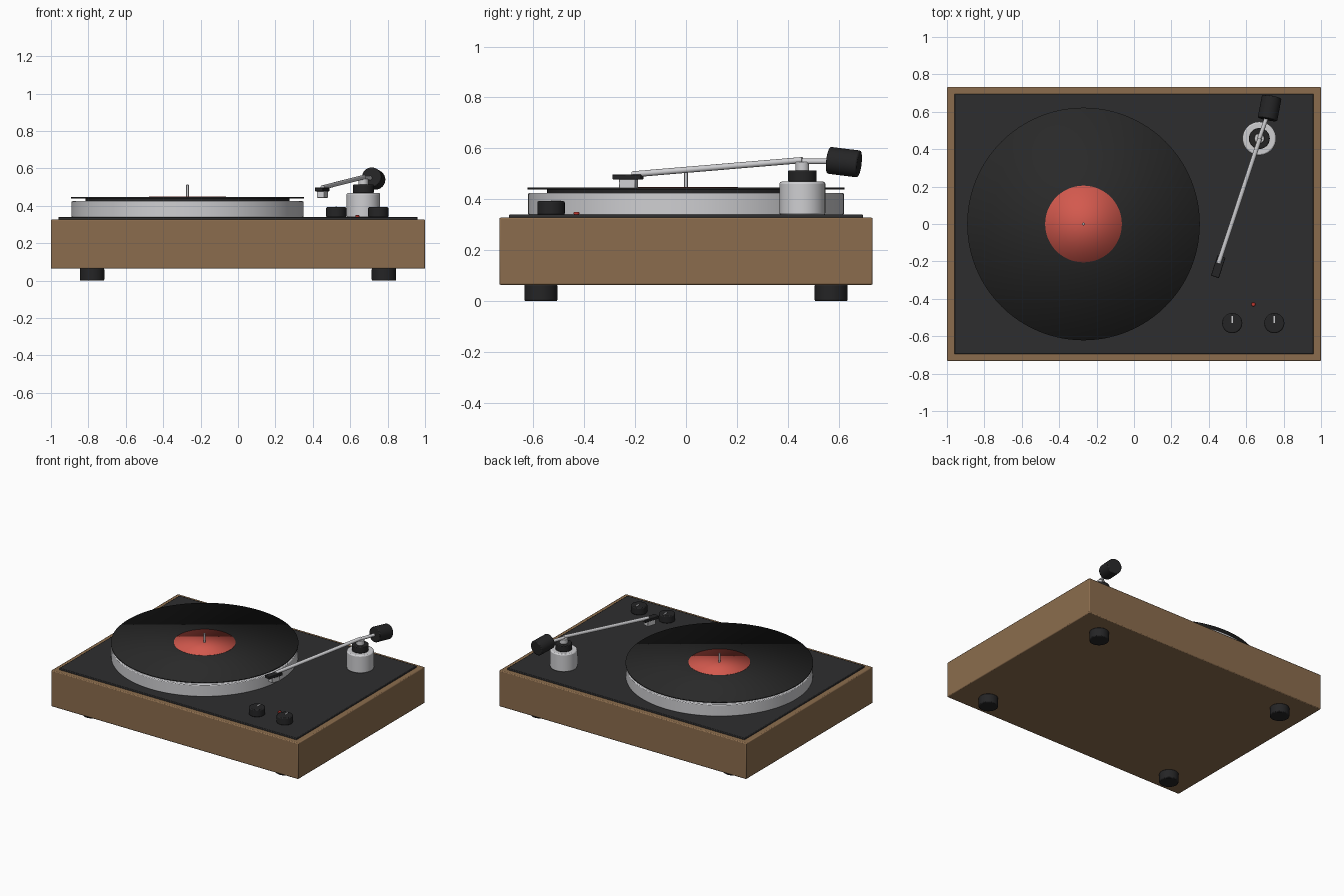
import bpy
import math
from mathutils import Vector

default = bpy.data.objects.get("Cube")
if default:
    bpy.data.objects.remove(default, do_unlink=True)


def material(name, r, g, b, rough=0.5):
    m = bpy.data.materials.new(name)
    m.use_nodes = True
    m.diffuse_color = (r, g, b, 1)
    bsdf = m.node_tree.nodes["Principled BSDF"]
    bsdf.inputs["Base Color"].default_value = (r, g, b, 1)
    bsdf.inputs["Roughness"].default_value = rough
    return m


WOOD = material("walnut wood", 0.26, 0.152, 0.075)
PLATE = material("charcoal plate", 0.027, 0.027, 0.028)
VINYL = material("black vinyl", 0.022, 0.022, 0.022, 0.3)
RUBBER = material("black rubber", 0.018, 0.018, 0.019)
SILVER = material("brushed silver", 0.62, 0.62, 0.64, 0.3)
RED = material("label red", 0.65, 0.1, 0.075)
LAMP = material("lamp red", 0.55, 0.04, 0.03)


def finish(name, mat, bevel=0, soft=False):
    """Name, colour, bevel and shade the active object."""
    ob = bpy.context.object
    ob.name = ob.data.name = name
    ob.data.materials.append(mat)
    if soft:
        bpy.ops.object.shade_smooth()
    else:
        bpy.ops.object.shade_smooth_by_angle(angle=math.radians(35))
    if bevel:
        mod = ob.modifiers.new("Bevel", "BEVEL")
        mod.width = bevel
        mod.segments = 2
        mod.limit_method = "ANGLE"
        mod.angle_limit = math.radians(40)
    return ob


def box(name, mat, center, size, bevel=0, turn=0):
    bpy.ops.mesh.primitive_cube_add(size=1, location=center, rotation=(0, 0, turn))
    bpy.context.object.scale = size
    bpy.ops.object.transform_apply(location=False, rotation=False, scale=True)
    return finish(name, mat, bevel)


def disc(name, mat, x, y, z0, z1, radius, bevel=0, sides=32, soft=False):
    """Upright cylinder between two heights."""
    bpy.ops.mesh.primitive_cylinder_add(vertices=sides, radius=radius, depth=z1 - z0,
                                        location=(x, y, (z0 + z1) / 2))
    return finish(name, mat, bevel, soft)


def rod(name, mat, start, end, radius, bevel=0, sides=24):
    """Cylinder between two points."""
    a, b = Vector(start), Vector(end)
    bpy.ops.mesh.primitive_cylinder_add(vertices=sides, radius=radius, depth=(b - a).length,
                                        location=(a + b) / 2)
    bpy.context.object.rotation_euler = (b - a).to_track_quat("Z", "Y").to_euler()
    return finish(name, mat, bevel)


# Wooden plinth, top plate and four feet
DECK = 0.341
box("plinth", WOOD, (0, 0, 0.196), (2, 1.466, 0.264), 0.006)
box("top_plate", PLATE, (0, 0, DECK - 0.008), (1.92, 1.39, 0.016), 0.004)
for side, sx in (("right", -1), ("left", 1)):
    for end, sy in (("front", -1), ("back", 1)):
        disc(f"foot_{end}_{side}", RUBBER, sx * 0.78, sy * 0.57, 0, 0.066, 0.065, 0.006)

# Platter, mat, record, label and spindle
PX = -0.27
disc("platter", SILVER, PX, 0, DECK - 0.003, 0.425, 0.62, 0.005, 96)
disc("platter_mat", RUBBER, PX, 0, 0.424, 0.44, 0.545, 0, 96)
disc("record", VINYL, PX, 0, 0.439, 0.447, 0.622, 0, 96, soft=True)
disc("record_label", RED, PX, 0, 0.446, 0.449, 0.205, 0, 64, soft=True)
disc("spindle", SILVER, PX, 0, 0.44, 0.514, 0.007, 0.002, 16)

# Tonearm base, collar and pivot
AX, AY = 0.67, 0.457
disc("tonearm_base", SILVER, AX, AY, DECK - 0.003, 0.469, 0.09, 0.008, 48)
disc("tonearm_collar", RUBBER, AX, AY, 0.468, 0.514, 0.056, 0.005)
disc("tonearm_pivot", SILVER, AX, AY, 0.512, 0.546, 0.027, 0.003)

# Arm tube, rear rod and counterweight
rod("arm_tube", SILVER, (AX + 0.003, AY, 0.554), (0.452, -0.21, 0.498), 0.012)
rod("rear_rod", SILVER, (AX, AY, 0.549), (0.72, 0.6, 0.549), 0.011)
axis = Vector((0.19, 0.97, -0.12)).normalized() * 0.062
weight = Vector((0.725, 0.62, 0.546))
rod("counterweight", RUBBER, weight - axis, weight + axis, 0.053, 0.006, 32)

# Headshell and cartridge
YAW = -0.31
box("headshell", RUBBER, (0.45, -0.228, 0.488), (0.045, 0.115, 0.02), 0.003, YAW)
box("cartridge", SILVER, (0.451, -0.226, 0.461), (0.042, 0.066, 0.036), 0.003, YAW)

# Control knobs with pointer marks, and the power lamp
for side, x in (("right", 0.525), ("left", 0.75)):
    disc(f"knob_{side}", RUBBER, x, -0.53, DECK - 0.002, 0.393, 0.054, 0.006)
    box(f"knob_mark_{side}", SILVER, (x, -0.51, 0.394), (0.008, 0.036, 0.005))
disc("power_lamp", LAMP, 0.638, -0.43, DECK - 0.002, 0.351, 0.011, 0.003, 20)
